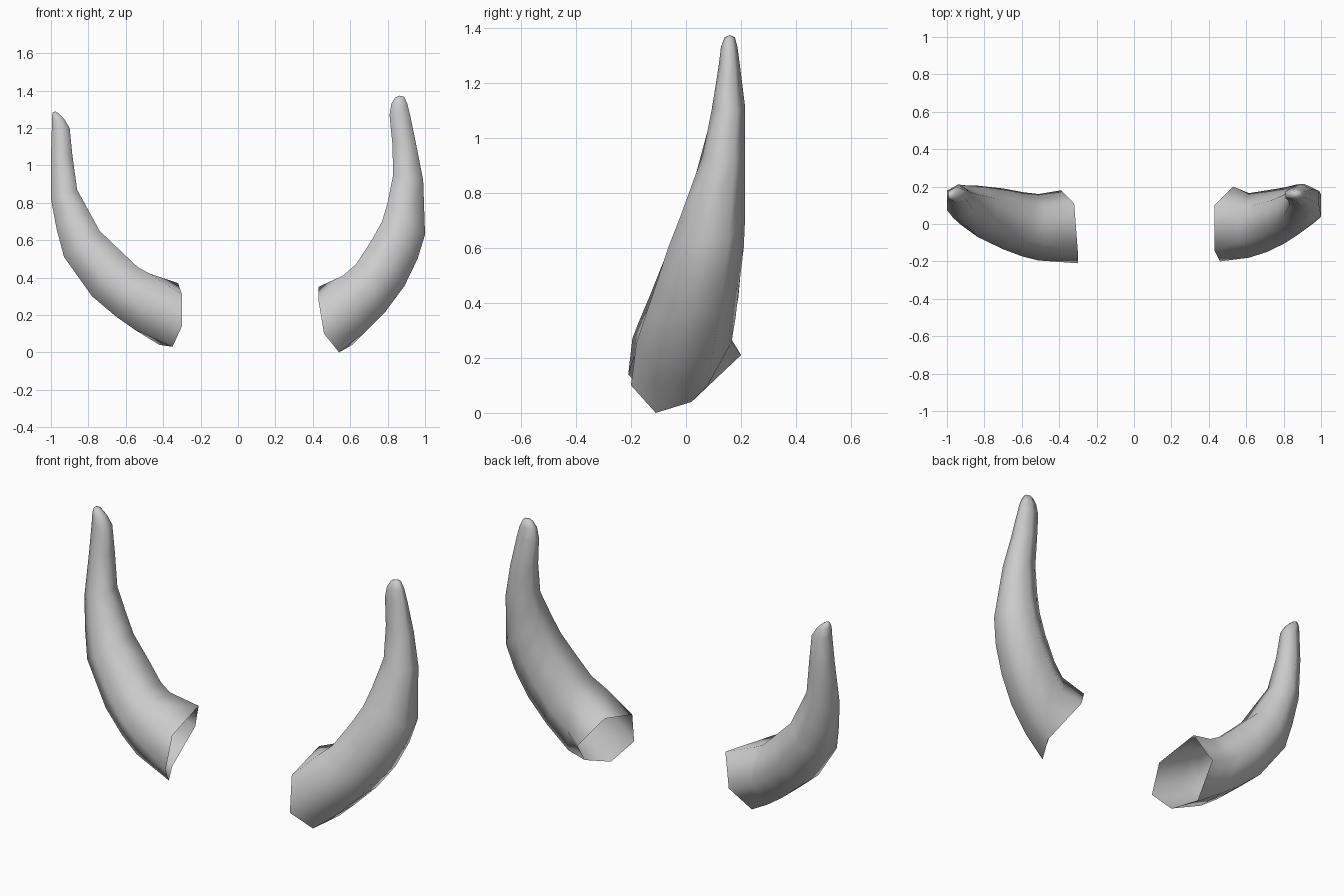
import bpy, bmesh, math
from mathutils import Vector

if "Cube" in bpy.data.objects:
    bpy.data.objects.remove(bpy.data.objects["Cube"])


def horn(name, base, rings):
    """Open six-sided tube: hand-shaped base rim, then rings given as
    (inner x, inner z, outer x, outer z, y front, y back)."""
    bm = bmesh.new()
    loops = [[bm.verts.new(p) for p in base]]
    for ix, iz, ox, oz, y0, y1 in rings:
        mid = Vector(((ix + ox) / 2, (y0 + y1) / 2, (iz + oz) / 2))
        up = Vector((ix - ox, 0, iz - oz)) / 2 / math.sin(math.radians(60))
        back = Vector((0, (y1 - y0) / 2, 0))
        loop = []
        for k in range(6):
            a = math.radians(60 + 60 * k)
            loop.append(bm.verts.new(mid + up * math.sin(a) + back * math.cos(a)))
        loops.append(loop)
    for a, b in zip(loops, loops[1:]):
        for k in range(6):
            n = (k + 1) % 6
            bm.faces.new((a[k], a[n], b[n], b[k]))
    # slightly rounded tip
    last, prev = loops[-1], loops[-2]
    c = sum((v.co for v in last), Vector()) / 6
    d = (c - sum((v.co for v in prev), Vector()) / 6).normalized()
    top = bm.verts.new(c + d * 0.008)
    for k in range(6):
        bm.faces.new((last[k], last[(k + 1) % 6], top))
    bmesh.ops.recalc_face_normals(bm, faces=bm.faces)
    # keep the open tube facing outwards
    bm.faces.ensure_lookup_table()
    f = bm.faces[-1]
    f.normal_update()
    if f.normal.dot(d) < 0:
        bmesh.ops.reverse_faces(bm, faces=bm.faces)
    me = bpy.data.meshes.new(name)
    bm.to_mesh(me)
    bm.free()
    for p in me.polygons:
        p.use_smooth = True
    ob = bpy.data.objects.new(name, me)
    bpy.context.collection.objects.link(ob)
    return ob


# horn on the +x side
horn("right_horn",
     [(.43, .10, .35), (.43, -.14, .28), (.46, -.20, .10),
      (.54, -.11, .0), (.61, .02, .04), (.53, .20, .21)],
     [(.56, .41, .67, .10, -.18, .165),
      (.63, .47, .79, .22, -.15, .18),
      (.715, .60, .89, .355, -.105, .195),
      (.77, .70, .96, .50, -.065, .21),
      (.80, .80, 1.0, .63, -.02, .215),
      (.83, .95, .99, .92, .06, .215),
      (.825, 1.12, .955, 1.10, .095, .215),
      (.81, 1.27, .92, 1.27, .12, .195),
      (.82, 1.33, .905, 1.33, .127, .187),
      (.84, 1.363, .888, 1.367, .14, .178)])

# horn on the -x side
horn("left_horn",
     [(-.32, .11, .37), (-.30, -.15, .31), (-.30, -.21, .14),
      (-.35, -.11, .03), (-.42, .02, .04), (-.39, .18, .21)],
     [(-.47, .42, -.55, .12, -.195, .16),
      (-.535, .455, -.65, .19, -.175, .17),
      (-.62, .535, -.78, .30, -.135, .19),
      (-.74, .65, -.93, .51, -.07, .205),
      (-.80, .76, -.97, .66, -.02, .205),
      (-.86, .87, -1.0, .82, .03, .21),
      (-.885, 1.05, -1.0, 1.05, .085, .21),
      (-.90, 1.20, -.995, 1.21, .11, .20),
      (-.93, 1.25, -.995, 1.26, .12, .19),
      (-.955, 1.275, -.99, 1.285, .135, .175)])
